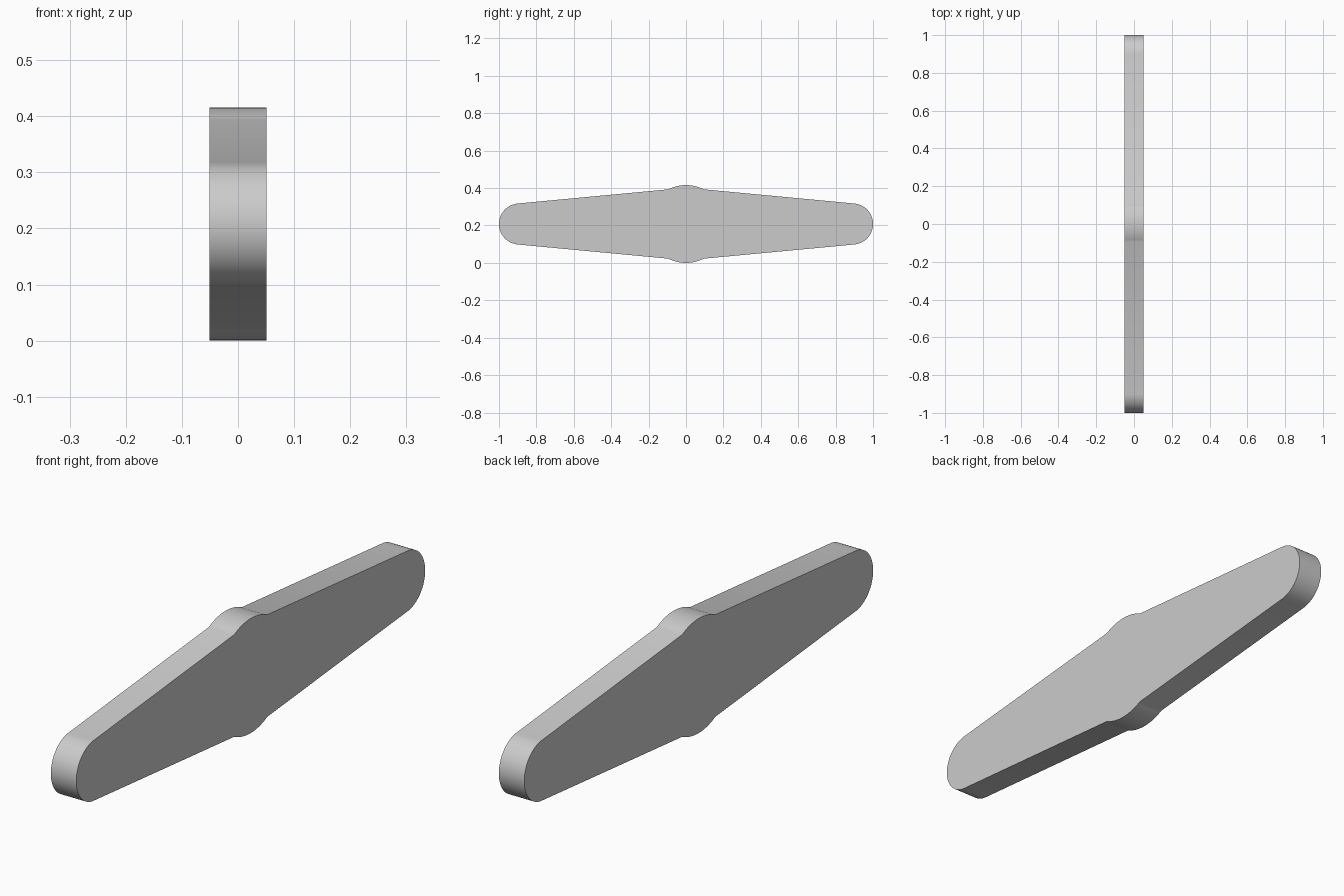
import bpy, bmesh, math

cube = bpy.data.objects.get("Cube")
if cube:
    bpy.data.objects.remove(cube, do_unlink=True)

HUB_R, END_R, END_Y, HALF_X = 0.208, 0.11, 0.89, 0.051


def arc(cy, r, start, end, steps):
    """Points on a circle centred at (cy, 0), angles in degrees."""
    angles = [math.radians(start + (end - start) * i / steps) for i in range(steps + 1)]
    return [(cy + r * math.cos(a), r * math.sin(a)) for a in angles]


# Upper half of the outline: rounded tip, tapered arm, round hub, mirrored arm
tip = arc(END_Y, END_R, 0, 84.7, 16)
hub = arc(0, HUB_R, 63, 90, 8)
quarter = tip + hub
upper = quarter + [(-y, z) for y, z in reversed(quarter[:-1])]
outline = upper + [(y, -z) for y, z in reversed(upper[1:-1])]

# Extrude the outline into a flat bar
bm = bmesh.new()
face = bm.faces.new([bm.verts.new((-HALF_X, y, z + HUB_R)) for y, z in outline])
result = bmesh.ops.extrude_face_region(bm, geom=[face])
moved = [v for v in result["geom"] if isinstance(v, bmesh.types.BMVert)]
bmesh.ops.translate(bm, verts=moved, vec=(2 * HALF_X, 0, 0))
bmesh.ops.recalc_face_normals(bm, faces=bm.faces)
mesh = bpy.data.meshes.new("tapered_bar")
bm.to_mesh(mesh)
bm.free()
bar = bpy.data.objects.new("tapered_bar", mesh)
bpy.context.collection.objects.link(bar)

# Plain grey finish
grey = bpy.data.materials.new("grey")
grey.use_nodes = True
colour = (0.6, 0.6, 0.6, 1)
grey.diffuse_color = colour
grey.node_tree.nodes["Principled BSDF"].inputs["Base Color"].default_value = colour
mesh.materials.append(grey)

# Smooth the curved rim, keep the edges sharp
bpy.ops.object.select_all(action="DESELECT")
bar.select_set(True)
bpy.context.view_layer.objects.active = bar
bpy.ops.object.shade_smooth_by_angle(angle=math.radians(20))
